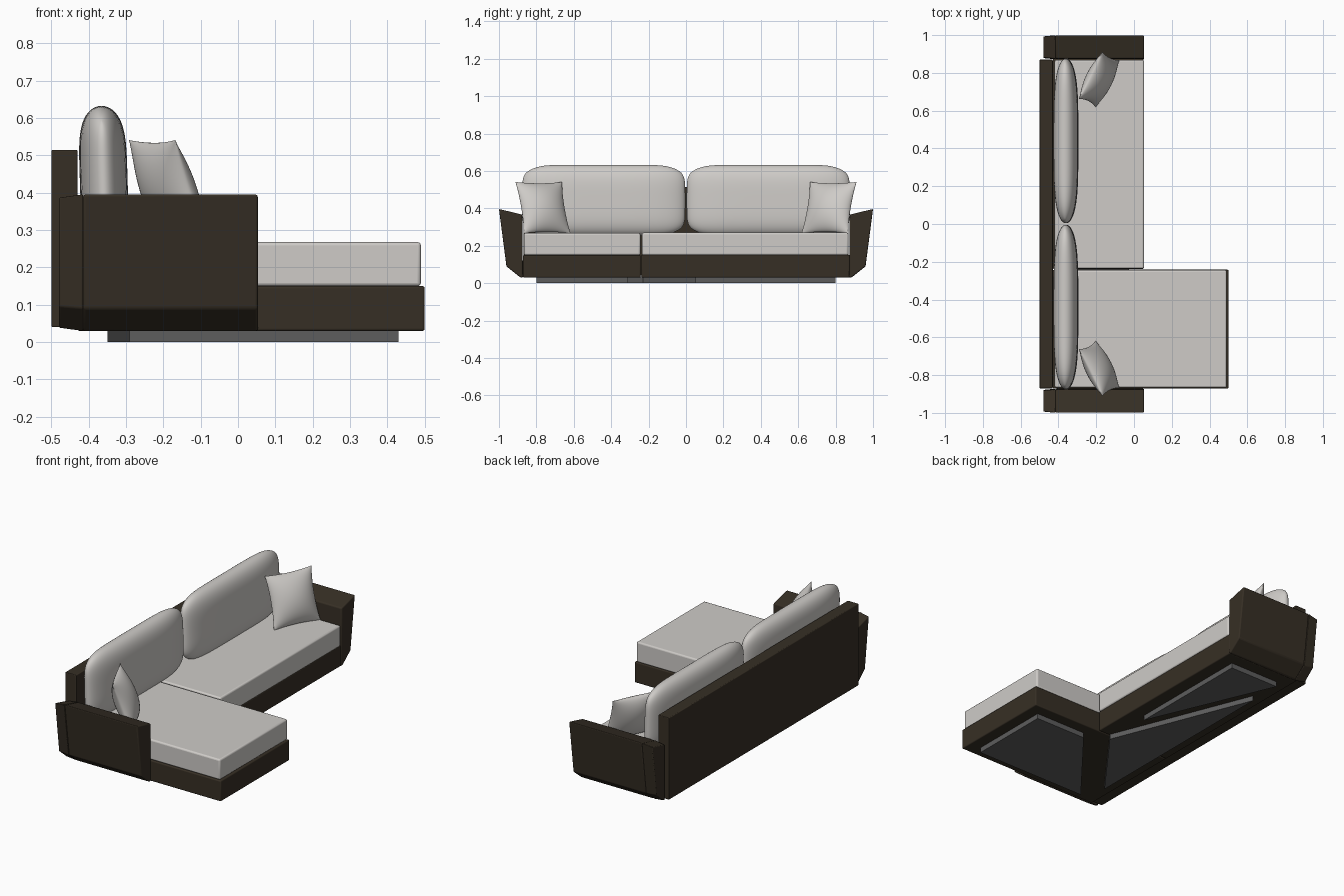
import bpy, bmesh, math
from mathutils import Vector

if "Cube" in bpy.data.objects:
    bpy.data.objects.remove(bpy.data.objects["Cube"])


def material(name, rgb):
    m = bpy.data.materials.new(name)
    m.diffuse_color = (*rgb, 1)
    m.use_nodes = True
    m.node_tree.nodes["Principled BSDF"].inputs["Base Color"].default_value = m.diffuse_color
    return m


BROWN = material("dark_brown_upholstery", (0.037, 0.028, 0.018))
CREAM = material("pale_grey_fabric", (0.62, 0.60, 0.575))
GREY = material("grey_plinth", (0.11, 0.11, 0.11))


def finish(bm, name, mat, bevel=0, angle=35):
    bmesh.ops.recalc_face_normals(bm, faces=bm.faces)
    me = bpy.data.meshes.new(name)
    bm.to_mesh(me)
    bm.free()
    me.materials.append(mat)
    ob = bpy.data.objects.new(name, me)
    bpy.context.collection.objects.link(ob)
    if bevel:
        b = ob.modifiers.new("bevel", "BEVEL")
        b.width, b.segments, b.limit_method = bevel, 3, "ANGLE"
    bpy.ops.object.select_all(action="DESELECT")
    ob.select_set(True)
    bpy.context.view_layer.objects.active = ob
    bpy.ops.object.shade_smooth_by_angle(angle=math.radians(angle))
    return ob


def prism(name, bottom, top, mat, bevel=0):
    """Solid between two matching outlines."""
    bm = bmesh.new()
    a = [bm.verts.new(p) for p in bottom]
    b = [bm.verts.new(p) for p in top]
    bm.faces.new(a)
    bm.faces.new(b)
    n = len(a)
    for i in range(n):
        j = (i + 1) % n
        bm.faces.new((a[i], a[j], b[j], b[i]))
    return finish(bm, name, mat, bevel)


def slab(name, pts, z0, z1, mat, bevel=0):
    return prism(name, [(x, y, z0) for x, y in pts], [(x, y, z1) for x, y in pts], mat, bevel)


def box(name, x0, x1, y0, y1, z0, z1, mat, bevel):
    return slab(name, [(x0, y0), (x1, y0), (x1, y1), (x0, y1)], z0, z1, mat, bevel)


def pillow(name, place, shape, thick, power, soft, n=36):
    """Two bulging sheets joined at a seam; shape gives the flat outline."""
    bm = bmesh.new()
    for side in (-1, 1):
        grid = []
        for i in range(n + 1):
            u = math.sin(math.pi * (i / n - 0.5))
            row = []
            for j in range(n + 1):
                v = math.sin(math.pi * (j / n - 0.5))
                bulge = max(0, (1 - abs(u) ** power) * (1 - abs(v) ** power)) ** soft
                a, b = shape(u, v)
                row.append(bm.verts.new(place(a, b, side * thick / 2 * bulge)))
            grid.append(row)
        for i in range(n):
            for j in range(n):
                bm.faces.new((grid[i][j], grid[i + 1][j], grid[i + 1][j + 1], grid[i][j + 1]))
    bmesh.ops.remove_doubles(bm, verts=bm.verts, dist=0.00005)
    return finish(bm, name, CREAM, angle=60)


# Frame: back panel, sofa base and chaise base
box("back_panel", -0.50, -0.43, -0.87, 0.87, 0.04, 0.515, BROWN, 0.004)
box("sofa_base", -0.43, 0.05, -0.238, 0.875, 0.03, 0.152, BROWN, 0.006)
box("chaise_base", -0.43, 0.50, -0.872, -0.242, 0.03, 0.15, BROWN, 0.006)

# Seat cushions
box("sofa_seat", -0.42, 0.053, -0.236, 0.868, 0.15, 0.27, CREAM, 0.009)
box("chaise_seat", -0.42, 0.49, -0.866, -0.244, 0.15, 0.268, CREAM, 0.009)

# Plinth plates under the base
slab("chaise_plinth", [(0.43, -0.8), (0.43, -0.31), (0.1, -0.31), (-0.29, -0.8)], 0, 0.035, GREY)
slab("middle_plinth", [(-0.35, -0.67), (-0.02, -0.23), (-0.35, 0.6)], 0, 0.035, GREY)
slab("end_plinth", [(-0.03, 0.05), (-0.03, 0.8), (-0.35, 0.8)], 0, 0.035, GREY)

ARM = [(0.872, 0.03), (0.885, 0.03), (0.96, 0.09), (1.0, 0.397), (0.875, 0.366)]
for s, label in ((-1, "front"), (1, "rear")):
    # Arm with flared outer side, slightly smaller at the back end
    tail = [(0.935 + (y - 0.935) * 0.9, 0.21 + (z - 0.21) * 0.95) for y, z in ARM]
    rings = [[(x, s * y, z) for y, z in prof] for x, prof in ((-0.48, tail), (-0.415, ARM), (0.053, ARM))]
    prism(label + "_arm", rings[1], rings[2], BROWN, 0.007)
    prism(label + "_arm_end", rings[0], rings[1], BROWN, 0.004)

    # Back cushion with rounded corners, leaning back a little
    pillow(label + "_back_cushion",
           lambda a, b, t: (-0.36 - 0.03 * b + t, s * 0.44 + a, 0.443 + b),
           lambda u, v: (0.436 * u * (1 - 0.05 * abs(v) ** 6), 0.19 * v * (1 - 0.22 * abs(u) ** 8)),
           0.128, 4, 0.5)

    # Throw pillow with pinched edges, leaning in the corner
    wide = Vector((0.125, s * 0.25, 0)) / 2
    up = Vector((-0.09, s * 0.045, 0.275)) / 2
    normal = wide.cross(up).normalized()
    centre = Vector((-0.185, s * 0.765, 0.404))
    pillow(label + "_throw_pillow",
           lambda a, b, t: centre + wide * a + up * b + normal * t,
           lambda u, v: (u * (1 - 0.09 * (1 - v * v)), v * (1 - 0.06 * (1 - u * u))),
           0.12, 2, 0.6, 28)
